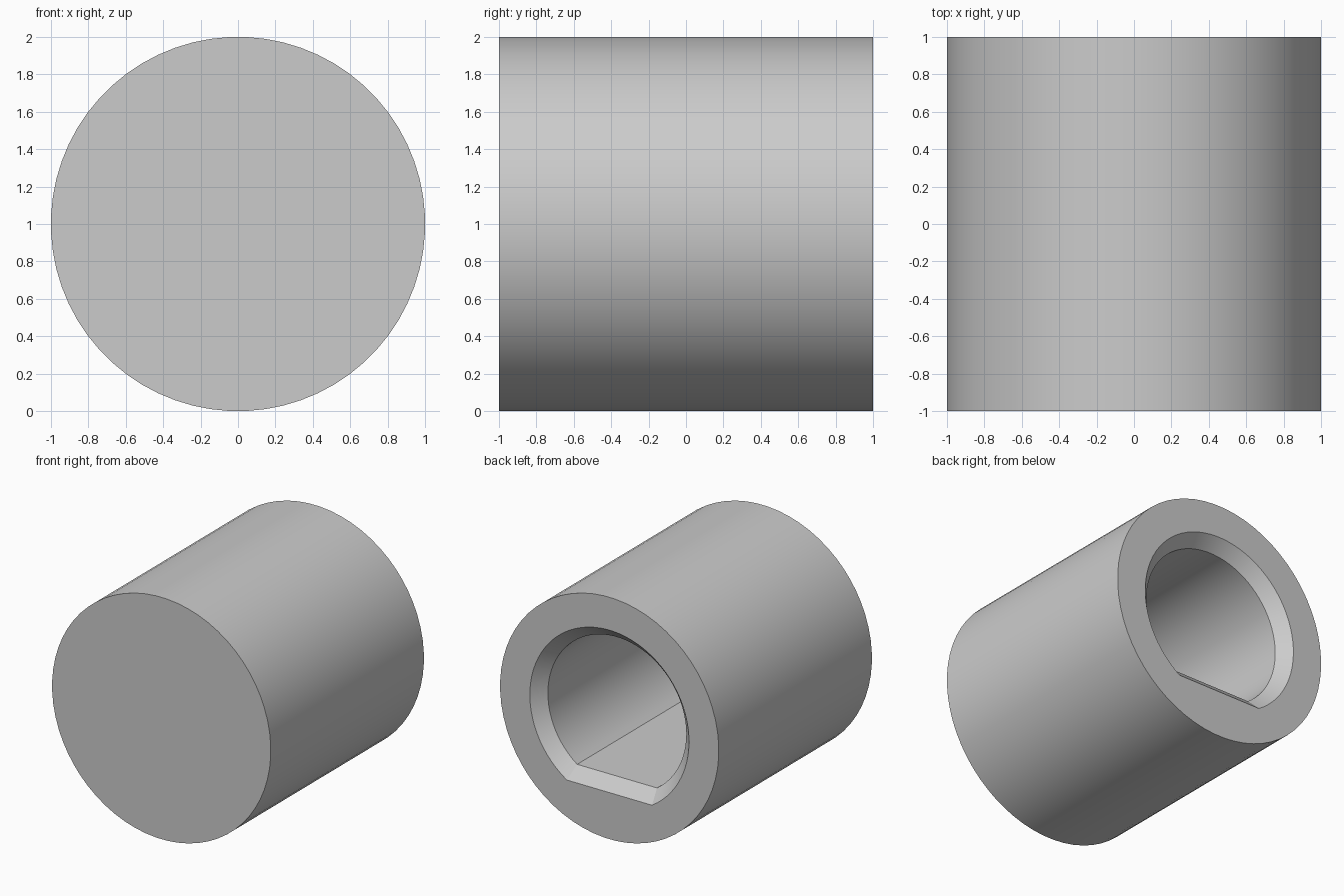
import bpy
import bmesh
import math

cube = bpy.data.objects.get("Cube")
if cube:
    bpy.data.objects.remove(cube, do_unlink=True)

SEGMENTS = 64
BACK, FRONT = 1.0, -1.0
CHAMFER = 0.1
HOLE_DEPTH = 1.7

grey = bpy.data.materials.new("light_grey")
grey.use_nodes = True
colour = (0.6, 0.6, 0.6, 1)
grey.diffuse_color = colour
grey.node_tree.nodes["Principled BSDF"].inputs["Base Color"].default_value = colour

bm = bmesh.new()


def ring(radius, y, half_gap):
    """Arc around the y axis, open at the bottom by half_gap on each side."""
    sweep = 2 * (math.pi - half_gap)
    verts = []
    for i in range(SEGMENTS):
        a = -math.pi / 2 + half_gap + sweep * i / (SEGMENTS - 1)
        verts.append(bm.verts.new((radius * math.cos(a), y, 1 + radius * math.sin(a))))
    return verts


def d_ring(radius, flat, y):
    """D-shaped ring whose flat lies a given distance below the axis."""
    return ring(radius, y, math.acos(flat / radius))


def bridge(a, b):
    for i in range(SEGMENTS):
        j = (i + 1) % SEGMENTS
        bm.faces.new((a[i], a[j], b[j], b[i]))


# Outer wall, back rim, chamfered mouth and D-shaped bore
half_step = math.pi / SEGMENTS
rings = [
    ring(1, FRONT, half_step),
    ring(1, BACK, half_step),
    d_ring(0.728, 0.615, BACK),
    d_ring(0.633, 0.517, BACK - CHAMFER),
    d_ring(0.633, 0.517, BACK - HOLE_DEPTH),
]
for a, b in zip(rings, rings[1:]):
    bridge(a, b)

# Front cap and bore floor
bm.faces.new(rings[0])
bm.faces.new(rings[-1])
bmesh.ops.recalc_face_normals(bm, faces=bm.faces)

mesh = bpy.data.meshes.new("knob_body")
bm.to_mesh(mesh)
bm.free()
mesh.materials.append(grey)
body = bpy.data.objects.new("knob_body", mesh)
bpy.context.collection.objects.link(body)

# Smooth round walls, crisp rims and flat
bpy.ops.object.select_all(action="DESELECT")
body.select_set(True)
bpy.context.view_layer.objects.active = body
bpy.ops.object.shade_smooth_by_angle(angle=math.radians(20))
